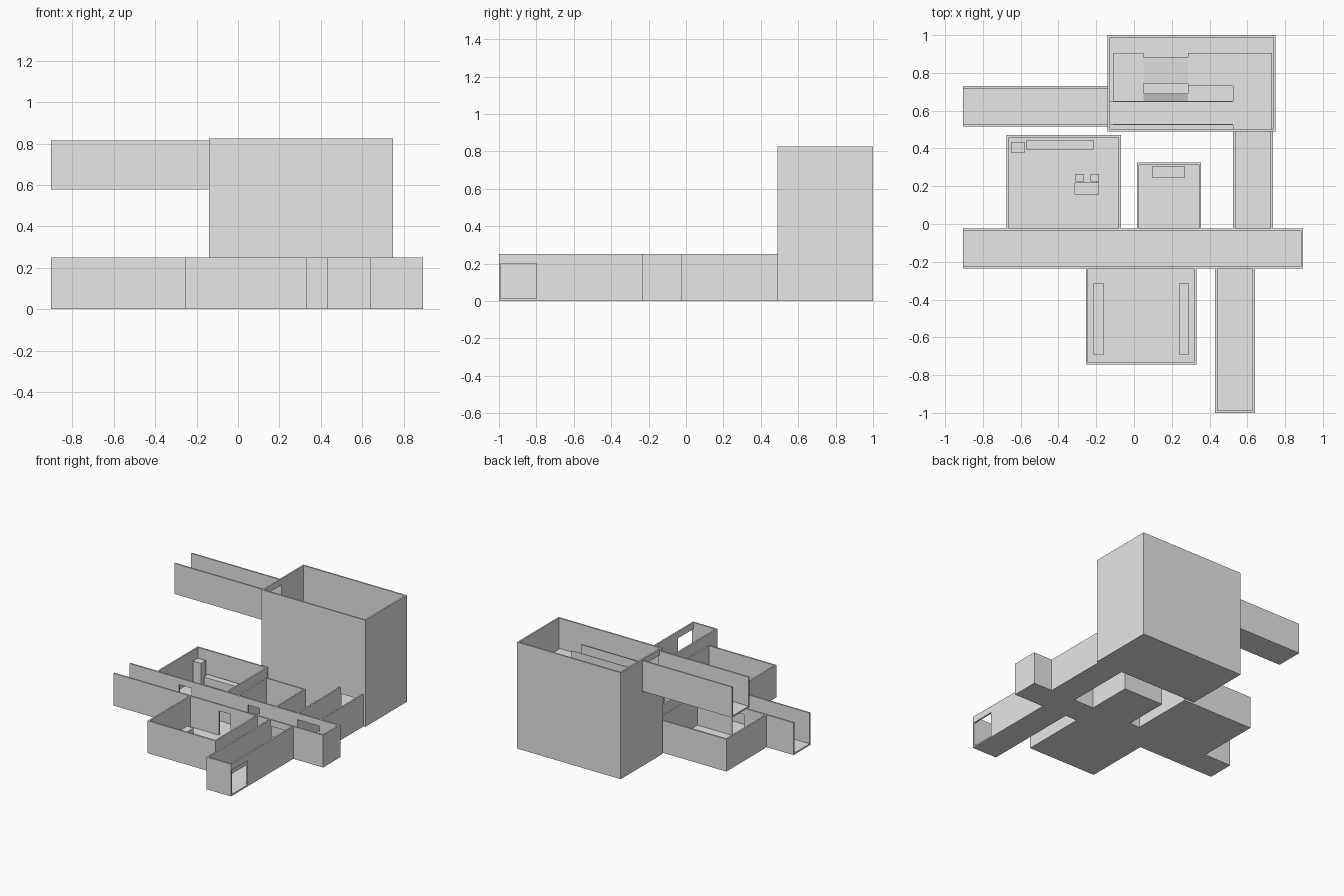
import bpy
import bmesh
from mathutils import Matrix, Vector

old = bpy.data.objects.get("Cube")
if old:
    bpy.data.objects.remove(old, do_unlink=True)

T = 0.012      # wall and floor thickness
H = 0.25       # room height
DOOR = 0.2     # top of a doorway

grey = bpy.data.materials.new("plain_grey")
grey.use_nodes = True
grey.diffuse_color = (0.8, 0.8, 0.8, 1)
grey.node_tree.nodes["Principled BSDF"].inputs["Base Color"].default_value = (0.8, 0.8, 0.8, 1)


def box(bm, x, y, z):
    """Add a box given its (low, high) range on each axis."""
    size = Vector((x[1] - x[0], y[1] - y[0], z[1] - z[0]))
    mid = Vector((x[0] + x[1], y[0] + y[1], z[0] + z[1])) / 2
    bmesh.ops.create_cube(bm, size=1, matrix=Matrix.Translation(mid) @ Matrix.Diagonal(size).to_4x4())


def finish(name, bm):
    mesh = bpy.data.meshes.new(name)
    bmesh.ops.recalc_face_normals(bm, faces=bm.faces)
    bm.to_mesh(mesh)
    bm.free()
    mesh.materials.append(grey)
    obj = bpy.data.objects.new(name, mesh)
    bpy.context.scene.collection.objects.link(obj)
    return obj


def block(name, x, y, z):
    bm = bmesh.new()
    box(bm, x, y, z)
    return finish(name, bm)


def wall(bm, along_x, run, across, z, doors):
    """Add a straight wall as piers, with sills and lintels at the doorways."""
    def piece(a, b, low, high):
        if b - a > 1e-4 and high - low > 1e-4:
            if along_x:
                box(bm, (a, b), across, (low, high))
            else:
                box(bm, across, (a, b), (low, high))
    start = run[0]
    for a, b, low, high in sorted(doors):
        piece(start, a, *z)
        piece(a, b, z[0], low)
        piece(a, b, high, z[1])
        start = b
    piece(start, run[1], *z)


def room(name, x, y, z, **walls):
    """Open-topped room: floor plus the named walls, each with its doorways."""
    bm = bmesh.new()
    box(bm, x, y, (z[0], z[0] + T))
    rise = (z[0] + T, z[1])
    if "south" in walls:
        wall(bm, True, x, (y[0], y[0] + T), rise, walls["south"])
    if "north" in walls:
        wall(bm, True, x, (y[1] - T, y[1]), rise, walls["north"])
    run = (y[0] + T * ("south" in walls), y[1] - T * ("north" in walls))
    if "west" in walls:
        wall(bm, False, run, (x[0], x[0] + T), rise, walls["west"])
    if "east" in walls:
        wall(bm, False, run, (x[1] - T, x[1]), rise, walls["east"])
    return finish(name, bm)


def door(a, b, low=T, high=DOOR):
    return (a, b, low, high)


def ramp(name, x, y, z, thick=0.02):
    """Sloping slab running along x from height z[0] to z[1]."""
    bm = bmesh.new()
    profile = ((x[0], z[0]), (x[1], z[1]), (x[1], z[1] - thick), (x[0], z[0] - thick))
    face = bm.faces.new([bm.verts.new((px, y[0], pz)) for px, pz in profile])
    ext = bmesh.ops.extrude_face_region(bm, geom=[face])
    moved = [v for v in ext["geom"] if isinstance(v, bmesh.types.BMVert)]
    bmesh.ops.translate(bm, verts=moved, vec=(0, y[1] - y[0], 0))
    return finish(name, bm)


# Long main corridor, open at its west end
SOUTH, NORTH = -0.235, -0.025
room("main_corridor", (-0.905, 0.895), (SOUTH, NORTH), (0, H), east=[],
     north=[door(-0.48, -0.375), door(0.11, 0.21), door(0.537, 0.723)],
     south=[door(0, 0.1), door(0.442, 0.628)])

# Rooms and side corridors off the main corridor
room("west_room", (-0.675, -0.07), (NORTH, 0.47), (0, H), north=[], west=[], east=[])
room("middle_room", (0.015, 0.355), (NORTH, 0.325), (0, H), north=[], west=[], east=[])
room("tower_corridor", (0.525, 0.735), (NORTH, 0.49), (0, H), west=[], east=[])
room("south_room", (-0.255, 0.33), (-0.745, SOUTH), (0, H), south=[], west=[], east=[])
room("south_corridor", (0.43, 0.64), (-1, SOUTH), (0, H), south=[], west=[],
     east=[door(-0.988, -0.8)])

# Tall tower and the raised corridor leaving it
DECK = 0.59
room("tower", (-0.14, 0.75), (0.49, 1), (0, 0.825), north=[], east=[],
     south=[door(0.537, 0.723)], west=[door(0.527, 0.718, DECK, 0.78)])
room("raised_corridor", (-0.905, -0.14), (0.515, 0.73), (DECK - T, 0.815), north=[], south=[])

# Landings, ramps and walkway inside the tower
MID, LOW = 0.44, 0.29
deck = (DECK - T, DECK)
block("walkway_floor", (-0.128, 0.525), (0.525, 0.65), deck)
for label, y in (("south", 0.525), ("north", 0.645)):
    block(label + "_parapet", (-0.11, 0.525), (y, y + 0.005), (DECK, 0.685))
block("upper_landing_side", (0.525, 0.73), (0.502, 0.73), deck)
block("upper_landing_back", (0.285, 0.73), (0.73, 0.905), deck)
block("middle_landing", (-0.11, 0.05), (0.535, 0.905), (MID - 0.02, MID))
block("lower_landing", (0.285, 0.525), (0.535, 0.73), (LOW - 0.02, LOW))
ramp("upper_ramp", (0.05, 0.285), (0.745, 0.885), (MID, DECK))
ramp("lower_ramp", (0.05, 0.285), (0.535, 0.69), (MID, LOW))

# Furniture
block("cabinet", (-0.65, -0.58), (0.375, 0.435), (T, 0.18))
block("west_counter", (-0.57, -0.215), (0.395, 0.445), (T, 0.07))
block("desk", (-0.315, -0.185), (0.155, 0.22), (T, 0.07))
for label, x in (("left", -0.31), ("right", -0.23)):
    block(label + "_stool", (x, x + 0.045), (0.225, 0.265), (T, 0.045))
block("middle_bench", (0.095, 0.27), (0.245, 0.305), (T, 0.06))
for label, x in (("west", -0.215), ("east", 0.237)):
    block(label + "_bench", (x, x + 0.055), (-0.69, -0.315), (T, 0.055))
